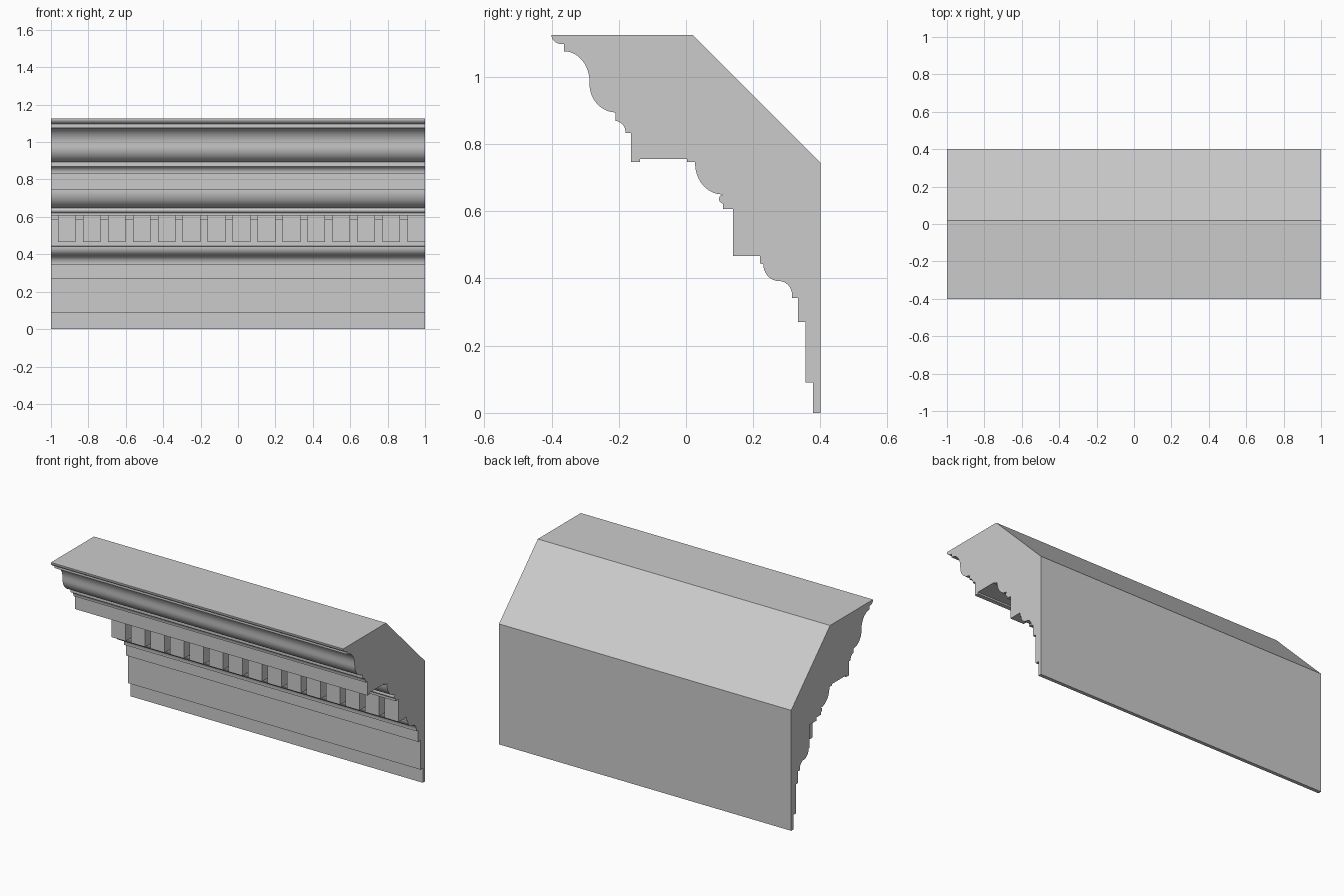
import bpy, bmesh, math

if "Cube" in bpy.data.objects:
    bpy.data.objects.remove(bpy.data.objects["Cube"])


def arc(center, ry, rz, a0, a1, n=12):
    """Elliptical arc points (y, z) with angles in degrees."""
    return [(center[0] + ry * math.cos(math.radians(a0 + (a1 - a0) * i / n)),
             center[1] + rz * math.sin(math.radians(a0 + (a1 - a0) * i / n)))
            for i in range(n + 1)]


def extrude(name, profile, x0, x1):
    """Sweep a closed (y, z) profile along x."""
    bm = bmesh.new()
    face = bm.faces.new([bm.verts.new((x0, y, z)) for y, z in profile])
    res = bmesh.ops.extrude_face_region(bm, geom=[face], use_keep_orig=True)
    moved = [v for v in res["geom"] if isinstance(v, bmesh.types.BMVert)]
    bmesh.ops.translate(bm, verts=moved, vec=(x1 - x0, 0, 0))
    bmesh.ops.recalc_face_normals(bm, faces=bm.faces)
    mesh = bpy.data.meshes.new(name)
    bm.to_mesh(mesh)
    bm.free()
    obj = bpy.data.objects.new(name, mesh)
    bpy.context.collection.objects.link(obj)
    mesh.shade_smooth()
    mesh.set_sharp_from_angle(angle=math.radians(30))
    return obj


def box(name, x0, x1, y0, y1, z0, z1):
    return extrude(name, [(y0, z0), (y1, z0), (y1, z1), (y0, z1)], x0, x1)


# Cornice body: back and stepped wall bands, then mouldings going up
profile = [(0.02, 1.125), (0.40, 0.745), (0.40, 0), (0.378, 0), (0.378, 0.09),
           (0.355, 0.09), (0.355, 0.27), (0.333, 0.27), (0.333, 0.342), (0.316, 0.342)]
profile += arc((0.278, 0.348), 0.038, 0.044, 0, 90)             # lower cove
profile += arc((0.278, 0.442), 0.048, 0.05, 270, 180)[1:]       # lower ovolo
profile += [(0.22, 0.445), (0.22, 0.607), (0.11, 0.607), (0.11, 0.622)]
profile += arc((0.111, 0.636), 0.013, 0.013, 260, 100, 8)       # bead
profile += arc((0.108, 0.743), 0.081, 0.093, 270, 180)          # ovolo under soffit
profile += [(0.027, 0.747), (0.003, 0.747), (0.003, 0.756), (-0.137, 0.756),
            (-0.137, 0.746), (-0.163, 0.746), (-0.163, 0.833), (-0.18, 0.833)]
profile += arc((-0.213, 0.835), 0.033, 0.034, 0, 85, 8)         # small cove
profile += [(-0.21, 0.893)]
profile += arc((-0.208, 0.978), 0.079, 0.084, 265, 180)         # crown ovolo
profile += arc((-0.363, 0.985), 0.076, 0.091, 0, 90)[1:]        # crown cove
profile += [(-0.363, 1.097)]
profile += arc((-0.368, 1.123), 0.032, 0.026, 270, 180, 8)      # top lip
profile += [(-0.40, 1.125)]
extrude("cornice_body", profile, -1, 1)

# Dentil row with a fillet strip across the gaps
for i in range(15):
    x = 0.905 - i * 0.1334
    box(f"dentil_{i + 1}", x, x + 0.095, 0.14, 0.222, 0.467, 0.607)
box("dentil_fillet", -1, 1, 0.155, 0.222, 0.587, 0.607)
